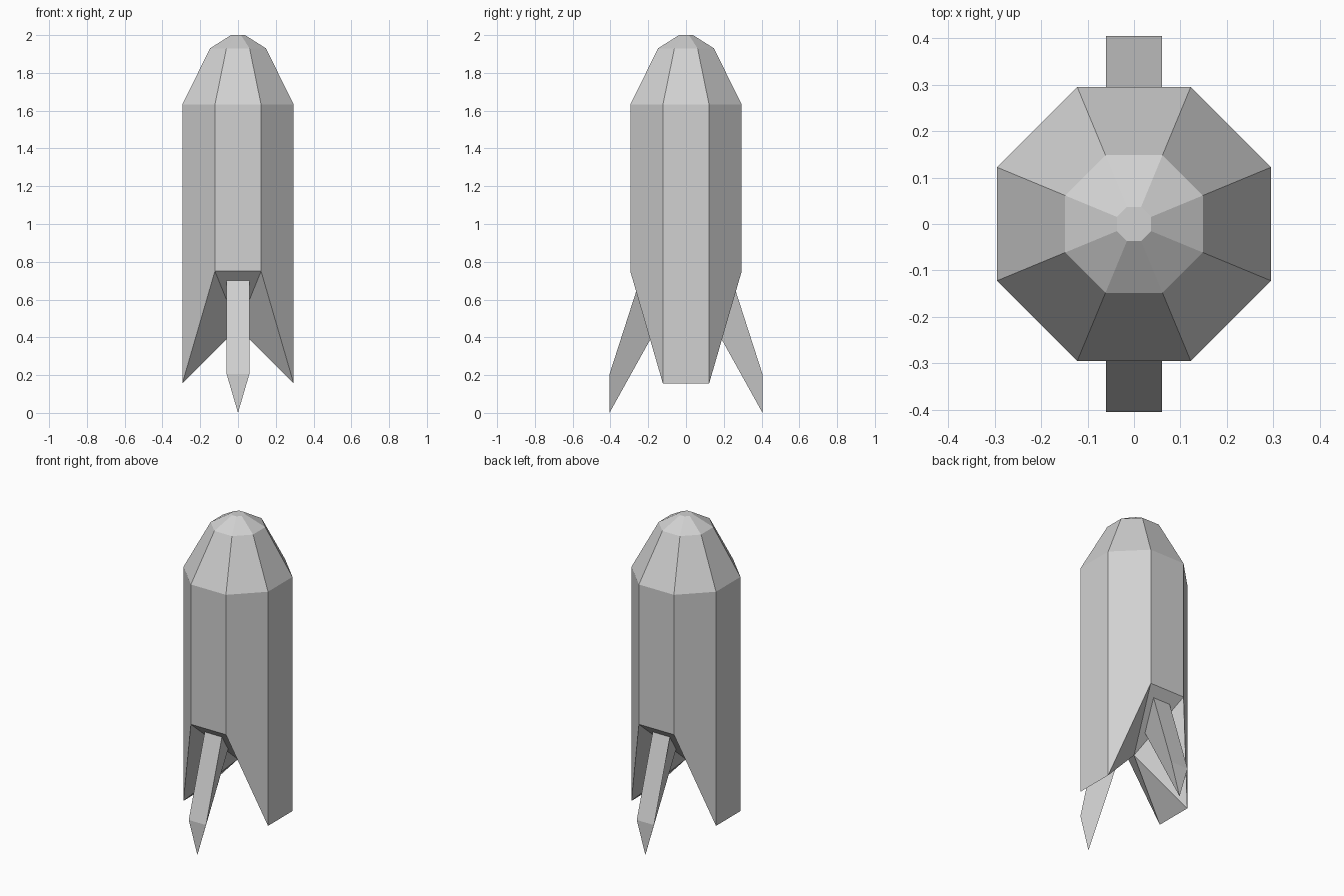
import bpy
import bmesh
import math

cube = bpy.data.objects.get("Cube")
if cube:
    bpy.data.objects.remove(cube, do_unlink=True)

# Single grey paint
grey = bpy.data.materials.new("light_grey")
grey.use_nodes = True
colour = (0.64, 0.64, 0.64, 1)
grey.diffuse_color = colour
grey.node_tree.nodes["Principled BSDF"].inputs["Base Color"].default_value = colour


def finish(name, bm):
    """Turn a bmesh into a flat shaded object."""
    bmesh.ops.recalc_face_normals(bm, faces=bm.faces)
    mesh = bpy.data.meshes.new(name)
    bm.to_mesh(mesh)
    bm.free()
    mesh.materials.append(grey)
    obj = bpy.data.objects.new(name, mesh)
    bpy.context.collection.objects.link(obj)
    return obj


def bridge(bm, a, b):
    """Join two vertex rings with quads."""
    n = len(a)
    for i in range(n):
        j = (i + 1) % n
        bm.faces.new((a[i], a[j], b[j], b[i]))


SIDES = 8
HALF_WIDTH = 0.295


def octagon(bm, half_width, height):
    """Ring of vertices with flat sides facing the axes."""
    radius = half_width / math.cos(math.pi / SIDES)
    ring = []
    for i in range(SIDES):
        a = (i + 0.5) * math.tau / SIDES
        x, y = radius * math.cos(a), radius * math.sin(a)
        ring.append(bm.verts.new((x, y, height(x, y))))
    return ring


# Hull: the wall is cut high at front and back, and runs low at the sides as legs
bm = bmesh.new()
bottom = octagon(bm, HALF_WIDTH, lambda x, y: 0.75 if abs(y) > abs(x) else 0.155)
rings = [bottom]
for half_width, z in ((HALF_WIDTH, 1.632), (0.148, 1.93), (0.037, 2.0)):
    rings.append(octagon(bm, half_width, lambda x, y: z))
for lower, upper in zip(rings, rings[1:]):
    bridge(bm, lower, upper)
bm.faces.new(rings[-1])

# Underside: a fan of triangles that meet on the axis
centre = bm.verts.new((0, 0, 0.45))
for i in range(SIDES):
    bm.faces.new((bottom[i], bottom[(i + 1) % SIDES], centre))
finish("hull", bm)

# Splayed fins: triangular bars with the ridge below, rooted in the underside
for name, side in (("front_fin", -1), ("back_fin", 1)):
    bm = bmesh.new()
    tip = [(-0.06, 0.405, 0.205), (0.06, 0.405, 0.205), (0, 0.405, 0)]
    root = [(-0.06, 0.239, 0.72), (0.06, 0.239, 0.72), (0, 0.085, 0.576)]
    ends = [[bm.verts.new((x, side * y, z)) for x, y, z in end] for end in (tip, root)]
    bridge(bm, *ends)
    for end in ends:
        bm.faces.new(end)
    finish(name, bm)
